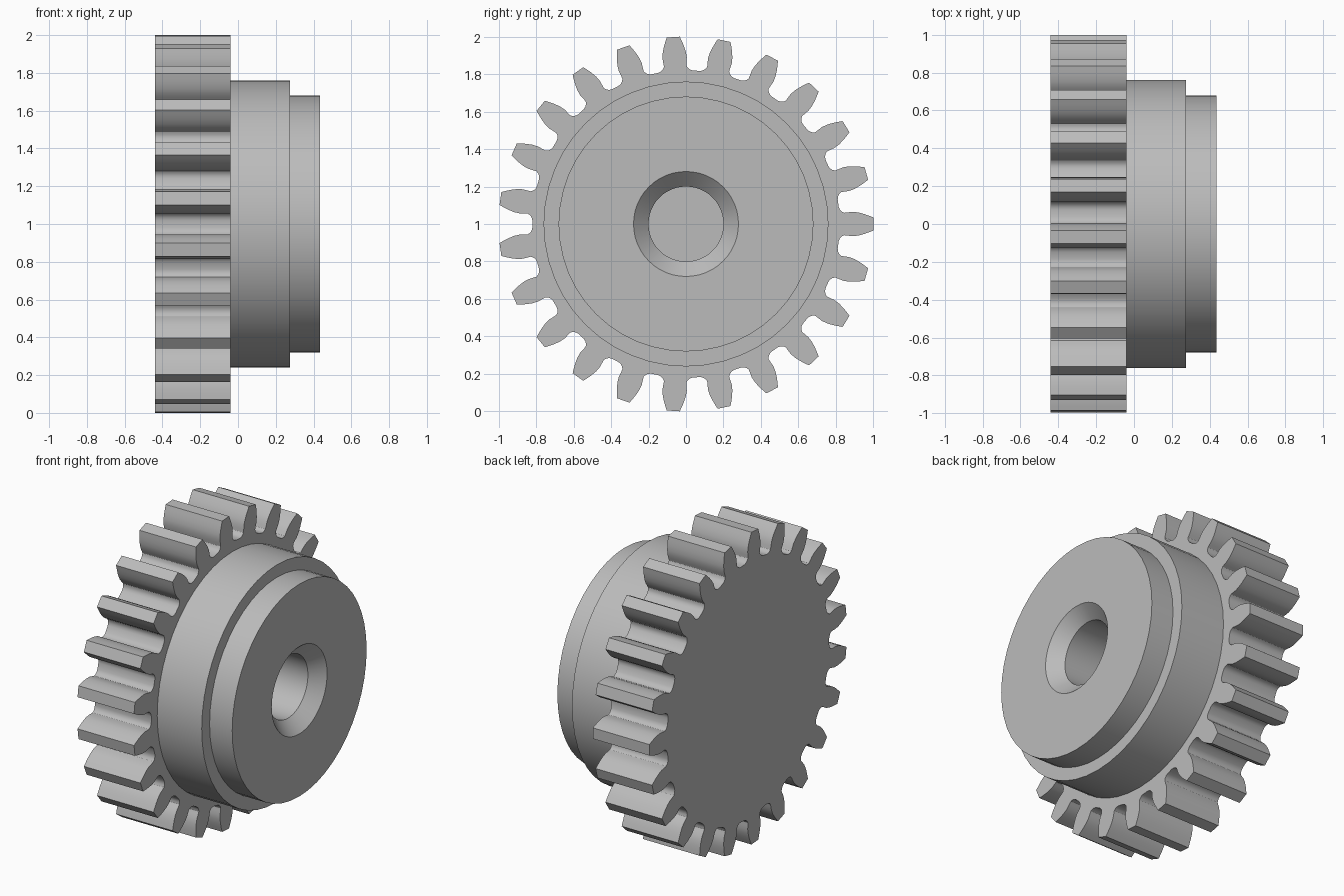
import bpy, bmesh
from math import sin, cos, pi, radians

cube = bpy.data.objects.get("Cube")
if cube:
    bpy.data.objects.remove(cube)

TEETH = 23
SIDES = 48
BACK, SHOULDER = -0.44, -0.04

# Plain grey metal
metal = bpy.data.materials.new("grey metal")
metal.use_nodes = True
grey = (0.5, 0.5, 0.5, 1)
metal.diffuse_color = grey
metal.node_tree.nodes["Principled BSDF"].inputs["Base Color"].default_value = grey


def on_axle(x, radius, angle):
    """Point at a radius and angle around the x axis, centred at z = 1."""
    return (x, radius * cos(angle), 1 + radius * sin(angle))


def finish(bm, name, crease):
    bmesh.ops.recalc_face_normals(bm, faces=bm.faces)
    mesh = bpy.data.meshes.new(name)
    bm.to_mesh(mesh)
    bm.free()
    mesh.materials.append(metal)
    obj = bpy.data.objects.new(name, mesh)
    bpy.context.collection.objects.link(obj)
    bpy.ops.object.select_all(action='DESELECT')
    obj.select_set(True)
    bpy.context.view_layer.objects.active = obj
    bpy.ops.object.shade_smooth_by_angle(angle=radians(crease))
    return obj


# Toothed wheel: half-tooth flank as (radius, half width), root to tip
flank = [(0.82, 0.093), (0.824, 0.079), (0.833, 0.067), (0.846, 0.060),
         (0.865, 0.062), (0.89, 0.065), (0.92, 0.062), (0.95, 0.054),
         (0.975, 0.045), (1.0, 0.035)]
tooth = [(r, -w / r) for r, w in flank] + [(r, w / r) for r, w in reversed(flank)]

bm = bmesh.new()
outline = [bm.verts.new(on_axle(BACK, r, a + i * 2 * pi / TEETH))
           for i in range(TEETH) for r, a in tooth]
face = bm.faces.new(outline)
extruded = bmesh.ops.extrude_face_region(bm, geom=[face], use_keep_orig=True)
moved = [v for v in extruded["geom"] if isinstance(v, bmesh.types.BMVert)]
bmesh.ops.translate(bm, verts=moved, vec=(SHOULDER - BACK, 0, 0))
finish(bm, "toothed_wheel", 32)

# Stepped hub with a chamfered blind bore, turned around the axle
profile = [(SHOULDER, 0.76), (0.275, 0.76), (0.275, 0.68), (0.435, 0.68),
           (0.435, 0.28), (0.355, 0.2), (SHOULDER, 0.2)]
bm = bmesh.new()
rings = [[bm.verts.new(on_axle(x, r, i * 2 * pi / SIDES)) for i in range(SIDES)]
         for x, r in profile]
for a, b in zip(rings, rings[1:]):
    for i in range(SIDES):
        j = (i + 1) % SIDES
        bm.faces.new((a[i], a[j], b[j], b[i]))
finish(bm, "stepped_hub", 30)
